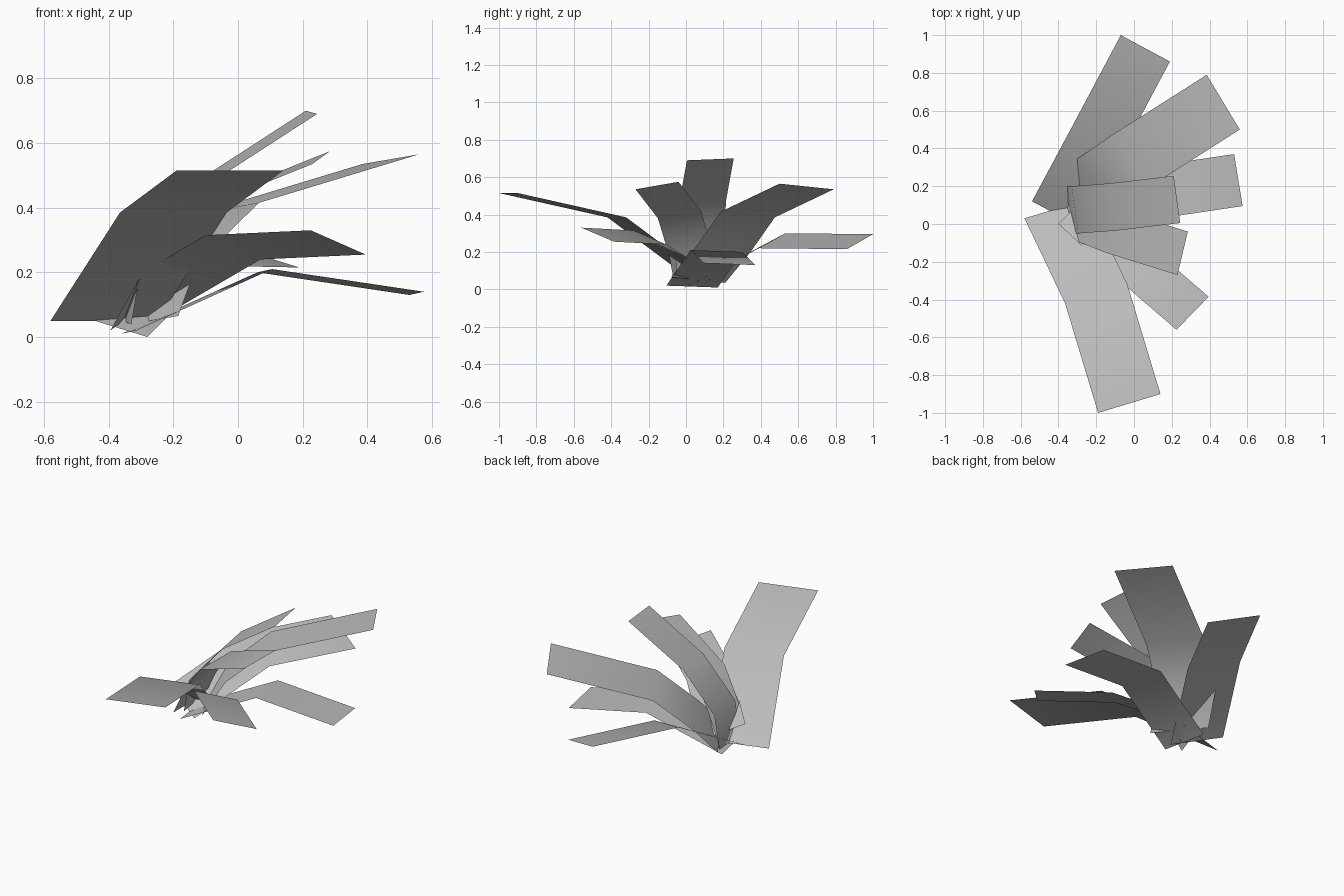
import bpy, bmesh
from mathutils import Vector

cube = bpy.data.objects.get("Cube")
if cube:
    bpy.data.objects.remove(cube, do_unlink=True)

# One plain grey for every leaf
grey = bpy.data.materials.new("leaf_grey")
grey.use_nodes = True
colour = (0.5, 0.5, 0.5, 1.0)
grey.diffuse_color = colour
grey.node_tree.nodes["Principled BSDF"].inputs["Base Color"].default_value = colour


def leaf(name, across, edge):
    """Bent flat strip: one long edge from tip to base, swept by the width vector."""
    bm = bmesh.new()
    rows = [(bm.verts.new(p), bm.verts.new(Vector(p) + Vector(across))) for p in edge]
    for (a, b), (c, d) in zip(rows, rows[1:]):
        bm.faces.new((a, b, d, c))
    bm.normal_update()
    # Upper side faces outward
    if sum(f.normal.z for f in bm.faces) < 0:
        bmesh.ops.reverse_faces(bm, faces=bm.faces[:])
    for f in bm.faces:
        f.smooth = True
    mesh = bpy.data.meshes.new(name)
    bm.to_mesh(mesh)
    bm.free()
    mesh.materials.append(grey)
    obj = bpy.data.objects.new(name, mesh)
    bpy.context.collection.objects.link(obj)


# Low spreading leaves
leaf("back_leaf", (0.26, -0.14, -0.08),
     [(-0.07, 1.0, 0.295), (-0.32, 0.53, 0.30), (-0.54, 0.12, 0.08)])
leaf("low_side_leaf", (0.045, -0.275, 0.01),
     [(0.53, 0.37, 0.13), (0.06, 0.30, 0.20), (-0.36, 0.17, 0.01)])
leaf("front_side_leaf", (0.17, 0.175, -0.075),
     [(0.225, -0.56, 0.33), (-0.10, -0.28, 0.315), (-0.40, 0.0, 0.14)])
leaf("front_leaf", (0.33, 0.10, 0.0),
     [(-0.19, -1.0, 0.515), (-0.365, -0.42, 0.385), (-0.58, 0.03, 0.05)])

# Tall arching leaves
leaf("back_side_leaf", (0.175, -0.29, 0.03),
     [(0.385, 0.79, 0.535), (-0.11, 0.475, 0.385), (-0.30, 0.345, 0.20), (-0.36, 0.21, 0.035)])
leaf("top_leaf", (0.035, -0.25, -0.01),
     [(0.21, 0.255, 0.70), (-0.13, 0.215, 0.48), (-0.33, 0.20, 0.25), (-0.365, 0.20, 0.05)])
leaf("middle_leaf", (-0.055, -0.23, -0.04),
     [(0.285, -0.04, 0.575), (-0.10, 0.08, 0.42), (-0.25, 0.14, 0.22), (-0.34, 0.17, 0.06)])
